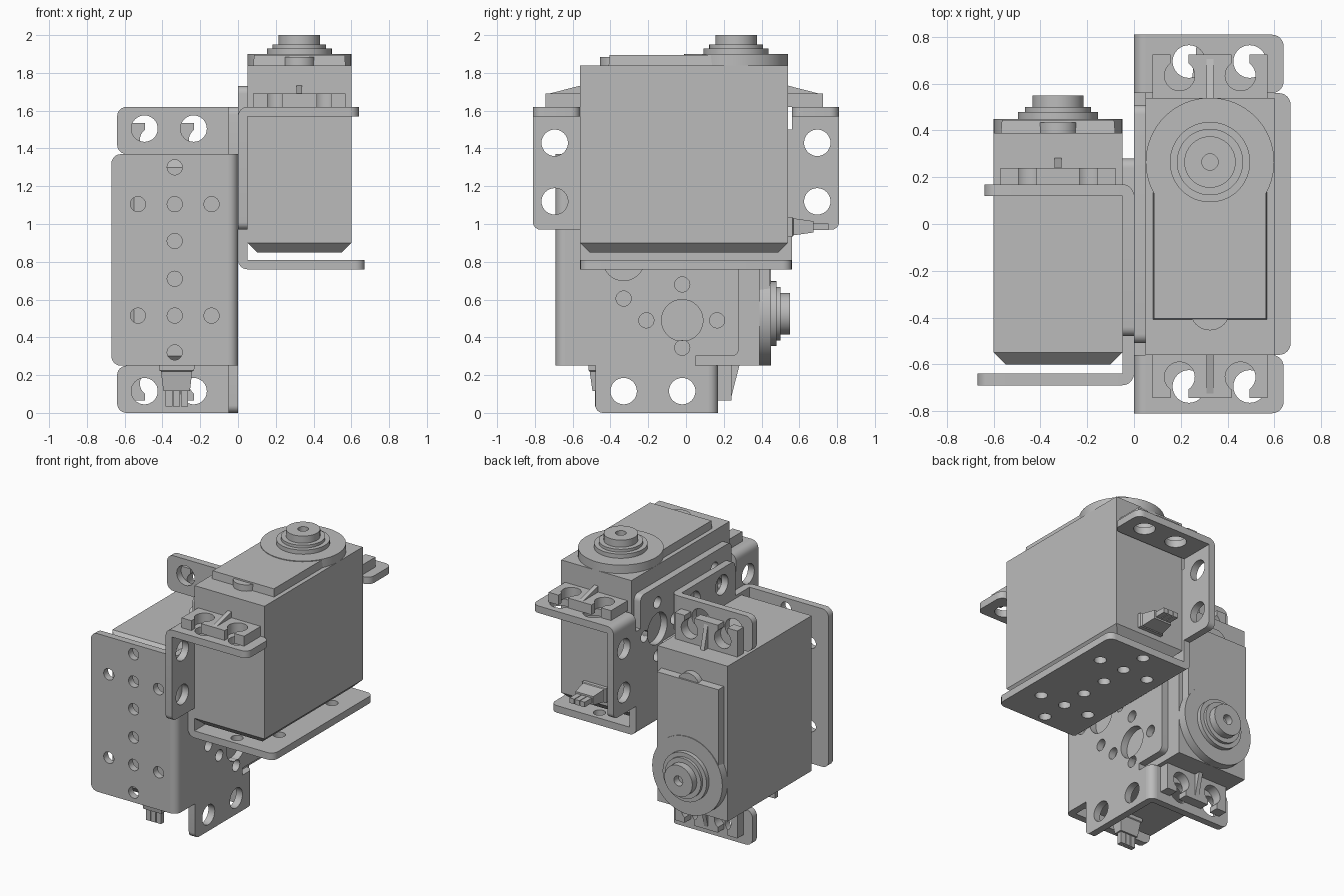
import bpy, bmesh
from math import sin, cos, pi, asin
from mathutils import Matrix, Vector

cube = bpy.data.objects.get("Cube")
if cube:
    bpy.data.objects.remove(cube)

GREY = (0.5, 0.5, 0.5, 1)
grey = bpy.data.materials.new("plain grey")
grey.use_nodes = True
grey.diffuse_color = GREY
grey.node_tree.nodes["Principled BSDF"].inputs["Base Color"].default_value = GREY

# Drawing plane (a, b) plus depth c, named by the depth axis
AXES = {"x": lambda a, b, c: (c, a, b),
        "y": lambda a, b, c: (a, c, b),
        "z": lambda a, b, c: (a, b, c)}


def finish(name, bm, axis, place):
    for v in bm.verts:
        v.co = place @ Vector(AXES[axis](*v.co))
    bmesh.ops.remove_doubles(bm, verts=bm.verts, dist=0.0002)
    bmesh.ops.recalc_face_normals(bm, faces=bm.faces)
    for f in bm.faces:
        f.smooth = True
    mesh = bpy.data.meshes.new(name)
    bm.to_mesh(mesh)
    bm.free()
    mesh.set_sharp_from_angle(angle=0.6)
    mesh.materials.append(grey)
    bpy.context.collection.objects.link(bpy.data.objects.new(name, mesh))


def circle(a, b, r, n=32):
    return [(a + r * cos(2 * pi * i / n), b + r * sin(2 * pi * i / n)) for i in range(n)]


def fillet(points, steps=6):
    """Round each right-angled corner (a, b, radius)."""
    out = []
    for i, (a, b, r) in enumerate(points):
        p = Vector((a, b))
        if not r:
            out.append(p)
            continue
        d1 = (Vector(points[i - 1][:2]) - p).normalized()
        d2 = (Vector(points[(i + 1) % len(points)][:2]) - p).normalized()
        mid = p + (d1 + d2) * r
        for k in range(steps + 1):
            t = pi / 2 * k / steps
            out.append(mid - d2 * r * cos(t) - d1 * r * sin(t))
    return out


def plate(name, loops, c0, c1, axis, place):
    """Flat part from an outline followed by hole loops, between two depths."""
    curve = bpy.data.curves.new(name, "CURVE")
    curve.dimensions, curve.fill_mode = "2D", "BOTH"
    curve.extrude = (c1 - c0) / 2
    for loop in loops:
        spline = curve.splines.new("POLY")
        spline.points.add(len(loop) - 1)
        for pt, q in zip(spline.points, loop):
            pt.co = (q[0], q[1], 0, 1)
        spline.use_cyclic_u = True
    temp = bpy.data.objects.new(name, curve)
    bpy.context.collection.objects.link(temp)
    mesh = bpy.data.meshes.new_from_object(temp)
    bm = bmesh.new()
    bm.from_mesh(mesh)
    bpy.data.objects.remove(temp)
    bpy.data.curves.remove(curve)
    bpy.data.meshes.remove(mesh)
    bmesh.ops.translate(bm, verts=bm.verts, vec=(0, 0, (c0 + c1) / 2))
    finish(name, bm, axis, place)


def loft(name, centre, sections, axis, place):
    """Block through rectangles (depth, half a, half b)."""
    bm = bmesh.new()
    rings = [[bm.verts.new((centre[0] + i * ha, centre[1] + j * hb, c))
              for i, j in ((-1, -1), (1, -1), (1, 1), (-1, 1))] for c, ha, hb in sections]
    for low, high in zip(rings, rings[1:]):
        for k in range(4):
            n = (k + 1) % 4
            bm.faces.new((low[k], low[n], high[n], high[k]))
    bm.faces.new(rings[0])
    bm.faces.new(rings[-1])
    finish(name, bm, axis, place)


def bend(name, z, up, y0, y1, place):
    """Rounded sheet fold, radius equal to the sheet thickness."""
    arc = [(0.05 - 0.05 * cos(pi / 2 * k / 6), z + up * 0.05 * sin(pi / 2 * k / 6)) for k in range(7)]
    plate(name, [[(0.05, z)] + arc], y0, y1, "y", place)


def bracket(tag, place):
    # Side wall with wings, top tongue and horn hole patterns
    half = [(0.56, 0.81, 0), (0.56, 0.97, 0), (0.81, 0.97, 0.04), (0.81, 1.57, 0),
            (0.56, 1.57, 0), (0.56, 1.5, 0), (0.51, 1.5, 0), (0.51, 1.73, 0.04)]
    outline = fillet(half + [(-y, z, r) for y, z, r in reversed(half)])
    holes = [circle(0, 1.12, 0.11)]
    holes += [circle(0, z, 0.04) for z in (0.93, 1.31)]
    for s in (-1, 1):
        holes += [circle(s * 0.695, z, 0.07) for z in (1.12, 1.43)]
        holes += [circle(s * 0.32, 1.43, 0.11), circle(s * 0.205, 1.12, 0.04)]
        holes += [circle(s * 0.32, z, 0.04) for z in (1.24, 1.615)]
        holes += [circle(s * y, 1.43, 0.04) for y in (0.13, 0.465)]
    plate(tag + "_bracket_wall", [outline] + holes, 0, 0.05, "x", place)

    # Base plate
    base = fillet([(0.05, -0.56, 0), (0.67, -0.56, 0.05), (0.67, 0.56, 0.05), (0.05, 0.56, 0)])
    holes = [circle(0.335, s * y, 0.04) for s in (-1, 1) for y in (0.1, 0.295, 0.49)]
    holes += [circle(0.335 + i * 0.195, j * 0.295, 0.04) for i in (-1, 1) for j in (-1, 1)]
    plate(tag + "_bracket_base", [base] + holes, 0.76, 0.81, "z", place)
    bend(tag + "_bracket_base_bend", 0.81, -1, -0.56, 0.56, place)

    # Mounting flanges
    for s, end in ((-1, "front"), (1, "rear")):
        flange = fillet([(0.05, s * 0.56, 0), (0.64, s * 0.56, 0.05),
                         (0.64, s * 0.81, 0.05), (0.05, s * 0.81, 0)])
        holes = [circle(x, s * 0.695, 0.07) for x in (0.235, 0.495)]
        plate(f"{tag}_{end}_flange", [flange] + holes, 1.57, 1.62, "z", place)
        bend(f"{tag}_{end}_flange_bend", 1.57, 1, *sorted((s * 0.56, s * 0.81)), place)


def servo(tag, place):
    mid, shaft = 0.325, 0.275
    # Case with chamfered bottom
    loft(tag + "_servo_case", (mid, 0),
         [(0.85, 0.225, 0.5), (0.9, 0.275, 0.55), (1.84, 0.275, 0.55)], "z", place)
    # Gear cover, round end and small dowel
    loft(tag + "_gear_cover", (mid, -0.06), [(1.83, 0.245, 0.34), (1.895, 0.24, 0.335)], "z", place)
    plate(tag + "_gear_cover_round", [circle(mid, shaft, 0.275, 64)], 1.83, 1.9, "z", place)
    plate(tag + "_dowel", [circle(mid, -0.36, 0.085)], 1.83, 1.885, "z", place)
    # Stepped output shaft
    for part, r, z0, z1 in (("collar", 0.172, 1.89, 1.93), ("bearing", 0.142, 1.92, 1.95)):
        plate(f"{tag}_{part}", [circle(mid, shaft, r, 48)], z0, z1, "z", place)
    plate(tag + "_output_shaft", [circle(mid, shaft, 0.11, 40), circle(mid, shaft, 0.035, 20)],
          1.94, 2.0, "z", place)

    # Mounting ears with keyhole slots and a stiffening rib
    for s, end in ((-1, "front"), (1, "rear")):
        ear = [(0.08, 0.53), (0.08, 0.735)]
        gap, r = 0.038, 0.065
        for x in (0.195, 0.455):
            start = pi / 2 + asin(gap / r)
            sweep = 2 * pi - 2 * asin(gap / r)
            ear.append((x - gap, 0.735))
            ear += [(x + r * cos(start + sweep * k / 20), 0.645 + r * sin(start + sweep * k / 20))
                    for k in range(21)]
            ear.append((x + gap, 0.735))
        ear += [(0.57, 0.735), (0.57, 0.53)]
        plate(f"{tag}_{end}_ear", [[(x, s * y) for x, y in ear]], 1.62, 1.69, "z", place)
        rib = [(s * 0.735, 1.685), (s * 0.54, 1.735), (s * 0.54, 1.685)]
        plate(f"{tag}_{end}_ear_rib", [rib], mid - 0.015, mid + 0.015, "x", place)

    # Cable plug and three wires
    loft(tag + "_cable_plug", (mid, 0.985),
         [(0.54, 0.095, 0.05), (0.575, 0.093, 0.05), (0.58, 0.083, 0.045), (0.685, 0.07, 0.03)], "y", place)
    for i in (-1, 0, 1):
        loft(f"{tag}_wire_{i + 2}", (mid + i * 0.041, 0.985),
             [(0.67, 0.018, 0.018), (0.765, 0.018, 0.018)], "y", place)


# Upright unit, and the second unit lying back to back with its shaft to the rear
lay = Matrix(((-1, 0, 0, 0), (0, 0, 1, -1.45), (0, -1, 0, 0.81), (0, 0, 0, 1)))
shift = Matrix.Translation((0, 0.01, 0))
bracket("upper", Matrix.Identity(4))
servo("upper", Matrix.Translation((0, -0.01, 0)))
bracket("lower", lay)
servo("lower", lay @ shift)
